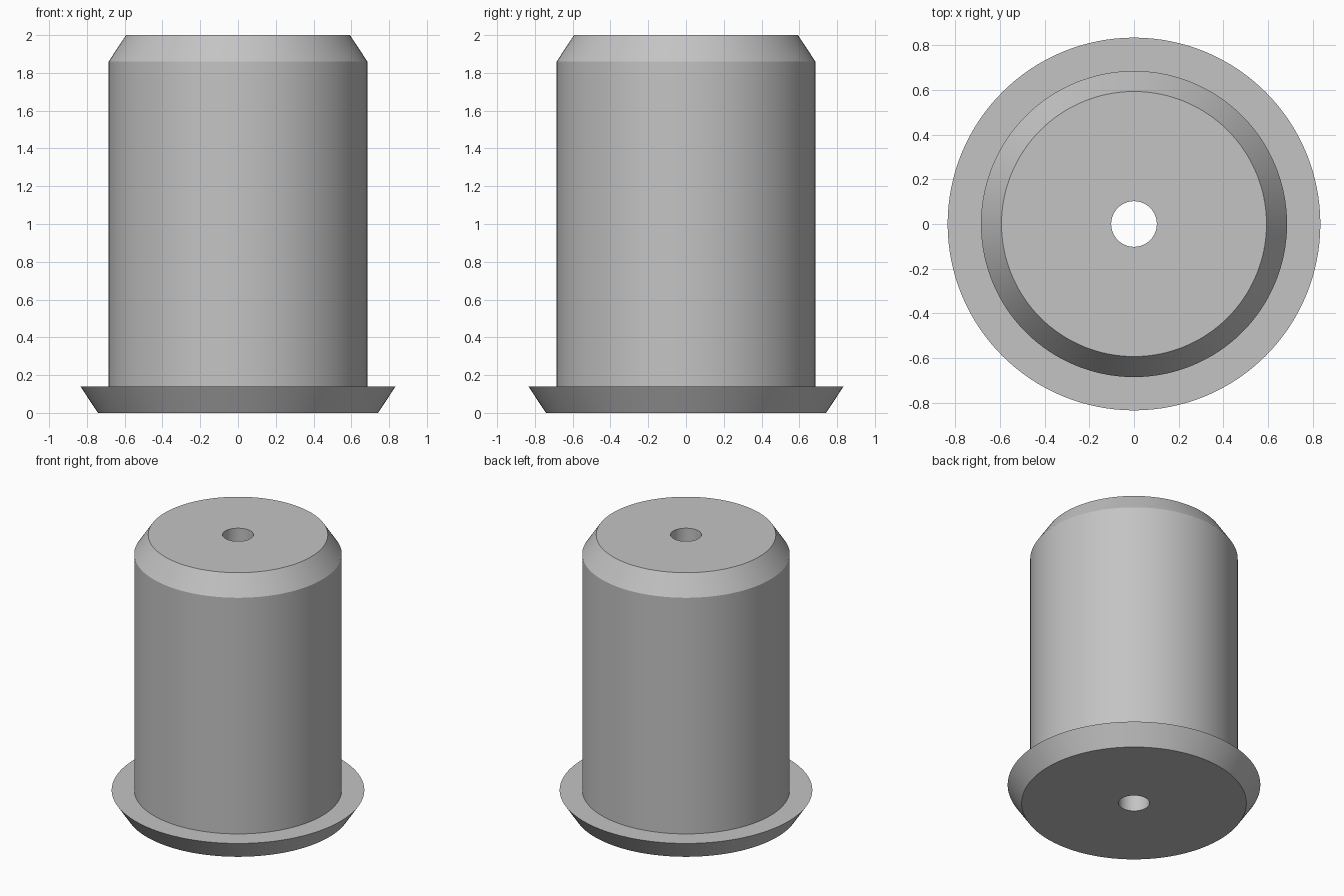
import bpy, bmesh, math

cube = bpy.data.objects.get("Cube")
if cube:
    bpy.data.objects.remove(cube, do_unlink=True)

SIDES = 128

grey = bpy.data.materials.new("light grey")
grey.use_nodes = True
colour = (0.55, 0.55, 0.55, 1)
grey.diffuse_color = colour
grey.node_tree.nodes["Principled BSDF"].inputs["Base Color"].default_value = colour


def lathe(name, profile):
    """Revolve a closed (radius, height) profile around z."""
    bm = bmesh.new()
    rings = []
    for r, z in profile:
        angles = (2 * math.pi * i / SIDES for i in range(SIDES))
        rings.append([bm.verts.new((r * math.cos(a), r * math.sin(a), z)) for a in angles])
    for low, high in zip(rings, rings[1:] + rings[:1]):
        for i in range(SIDES):
            j = (i + 1) % SIDES
            bm.faces.new((low[i], low[j], high[j], high[i]))
    bmesh.ops.recalc_face_normals(bm, faces=bm.faces)
    mesh = bpy.data.meshes.new(name)
    bm.to_mesh(mesh)
    bm.free()
    mesh.materials.append(grey)
    obj = bpy.data.objects.new(name, mesh)
    bpy.context.collection.objects.link(obj)
    bpy.ops.object.select_all(action="DESELECT")
    obj.select_set(True)
    bpy.context.view_layer.objects.active = obj
    bpy.ops.object.shade_smooth_by_angle(angle=math.radians(25))
    return obj


# Flanged bushing: bore, flared flange, straight barrel, chamfered top
lathe("flanged_bushing", [
    (0.102, 0), (0.742, 0), (0.834, 0.14),
    (0.685, 0.14), (0.685, 1.86), (0.593, 2), (0.102, 2),
])
